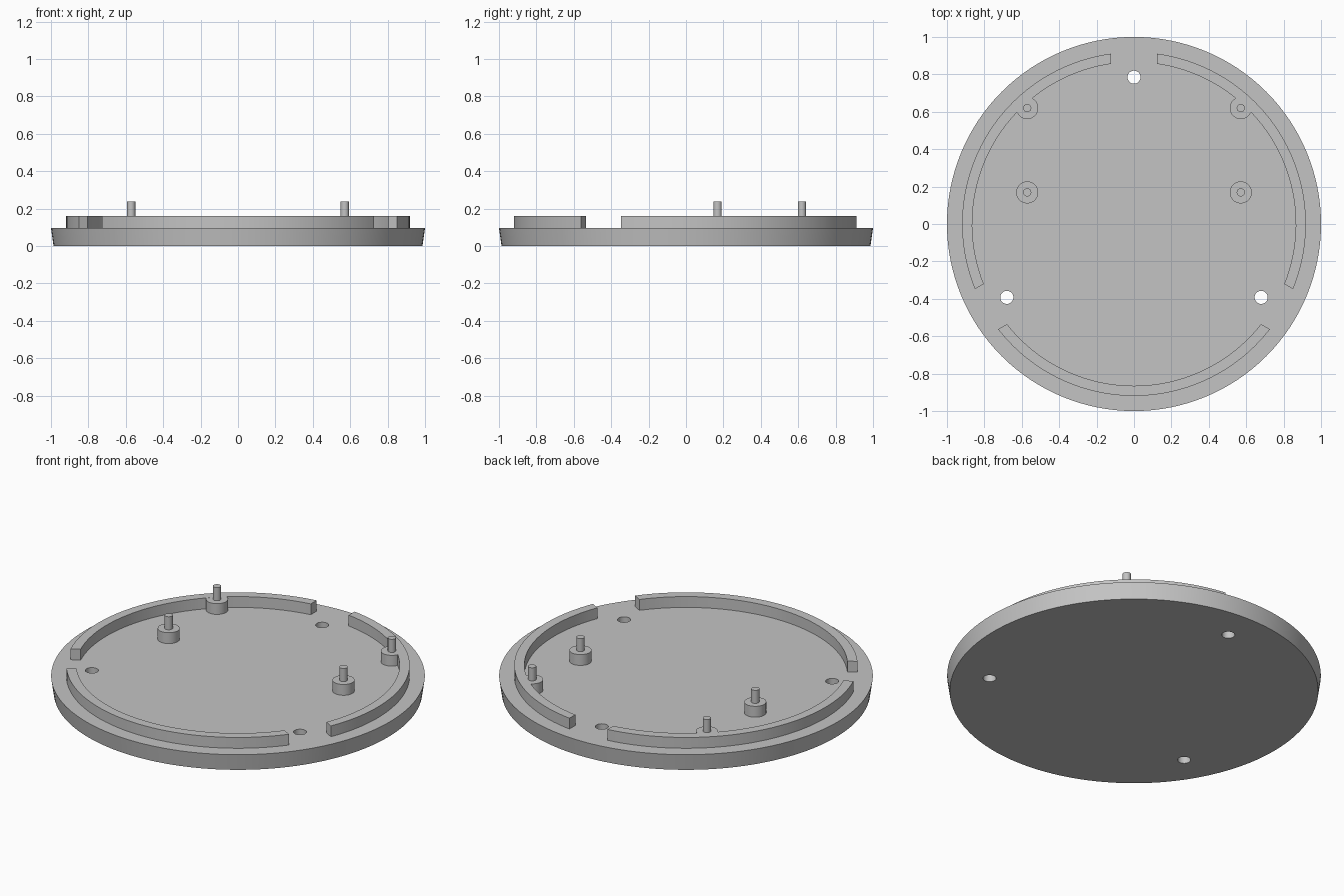
import bpy, bmesh
from math import sin, cos, pi, asin, radians, hypot

cube = bpy.data.objects.get("Cube")
if cube:
    bpy.data.objects.remove(cube)

BASE_TOP, RIM_TOP, PIN_TOP = 0.096, 0.16, 0.237
RIM_IN, RIM_OUT, GAP_HALF = 0.865, 0.919, 0.124

grey = bpy.data.materials.new("plain_grey")
grey.use_nodes = True
colour = (0.55, 0.55, 0.55, 1)
grey.diffuse_color = colour
grey.node_tree.nodes["Principled BSDF"].inputs["Base Color"].default_value = colour


def finish(bm, name):
    bmesh.ops.recalc_face_normals(bm, faces=bm.faces)
    mesh = bpy.data.meshes.new(name)
    bm.to_mesh(mesh)
    bm.free()
    obj = bpy.data.objects.new(name, mesh)
    bpy.context.collection.objects.link(obj)
    mesh.materials.append(grey)
    bpy.ops.object.select_all(action='DESELECT')
    obj.select_set(True)
    bpy.context.view_layer.objects.active = obj
    bpy.ops.object.shade_smooth_by_angle(angle=radians(30))
    return obj


def circle(bm, x, y, z, r, n):
    return [bm.verts.new((x + r * cos(2 * pi * i / n), y + r * sin(2 * pi * i / n), z))
            for i in range(n)]


def bridge(bm, low, high):
    n = len(low)
    for i in range(n):
        j = (i + 1) % n
        bm.faces.new((low[i], low[j], high[j], high[i]))


def cylinder(name, x, y, r, z0, z1, n):
    bm = bmesh.new()
    low, high = circle(bm, x, y, z0, r, n), circle(bm, x, y, z1, r, n)
    bridge(bm, low, high)
    bm.faces.new(low)
    bm.faces.new(high)
    return finish(bm, name)


# Tapered base disc with three through holes
directions = [radians(a) for a in (90, 210, 330)]
bm = bmesh.new()
loops = [(circle(bm, 0, 0, 0, 0.986, 128), circle(bm, 0, 0, BASE_TOP, 1, 128))]
for a in directions:
    x, y = 0.785 * cos(a), 0.785 * sin(a)
    loops.append((circle(bm, x, y, 0, 0.035, 32), circle(bm, x, y, BASE_TOP, 0.035, 32)))
for level in (0, 1):
    edges = []
    for pair in loops:
        ring = pair[level]
        edges += [bm.edges.new((ring[i - 1], ring[i])) for i in range(len(ring))]
    bmesh.ops.triangle_fill(bm, use_beauty=True, edges=edges, normal=(0, 0, 1))
for low, high in loops:
    bridge(bm, low, high)
finish(bm, "base_disc")

# Raised rim in three arcs, with parallel-sided gaps facing the holes
STEPS = 40
for name, start in zip(("rim_right", "rim_front", "rim_left"), directions):
    bm = bmesh.new()
    sections = []
    for i in range(STEPS + 1):
        section = []
        for r, z in ((RIM_IN, BASE_TOP), (RIM_OUT, BASE_TOP),
                     (RIM_OUT, RIM_TOP), (RIM_IN, RIM_TOP)):
            trim = asin(GAP_HALF / r)
            a = start + trim + (2 * pi / 3 - 2 * trim) * i / STEPS
            section.append(bm.verts.new((r * cos(a), r * sin(a), z)))
        sections.append(section)
    for s, t in zip(sections, sections[1:]):
        bridge(bm, s, t)
    bm.faces.new(sections[0])
    bm.faces.new(sections[-1])
    finish(bm, name)

# Bosses with locating pins, mirrored left and right
for side, sx in (("left", 1), ("right", -1)):
    for place, y in (("back", 0.62), ("middle", 0.169)):
        x = 0.571 * sx
        # Bosses that run into the rim sit a hair below its top
        merged = hypot(x, y) + 0.059 > RIM_IN
        top = RIM_TOP - (0.0005 if merged else 0)
        cylinder(f"boss_{place}_{side}", x, y, 0.059, BASE_TOP, top, 40)
        cylinder(f"pin_{place}_{side}", x, y, 0.022, top, PIN_TOP, 24)
